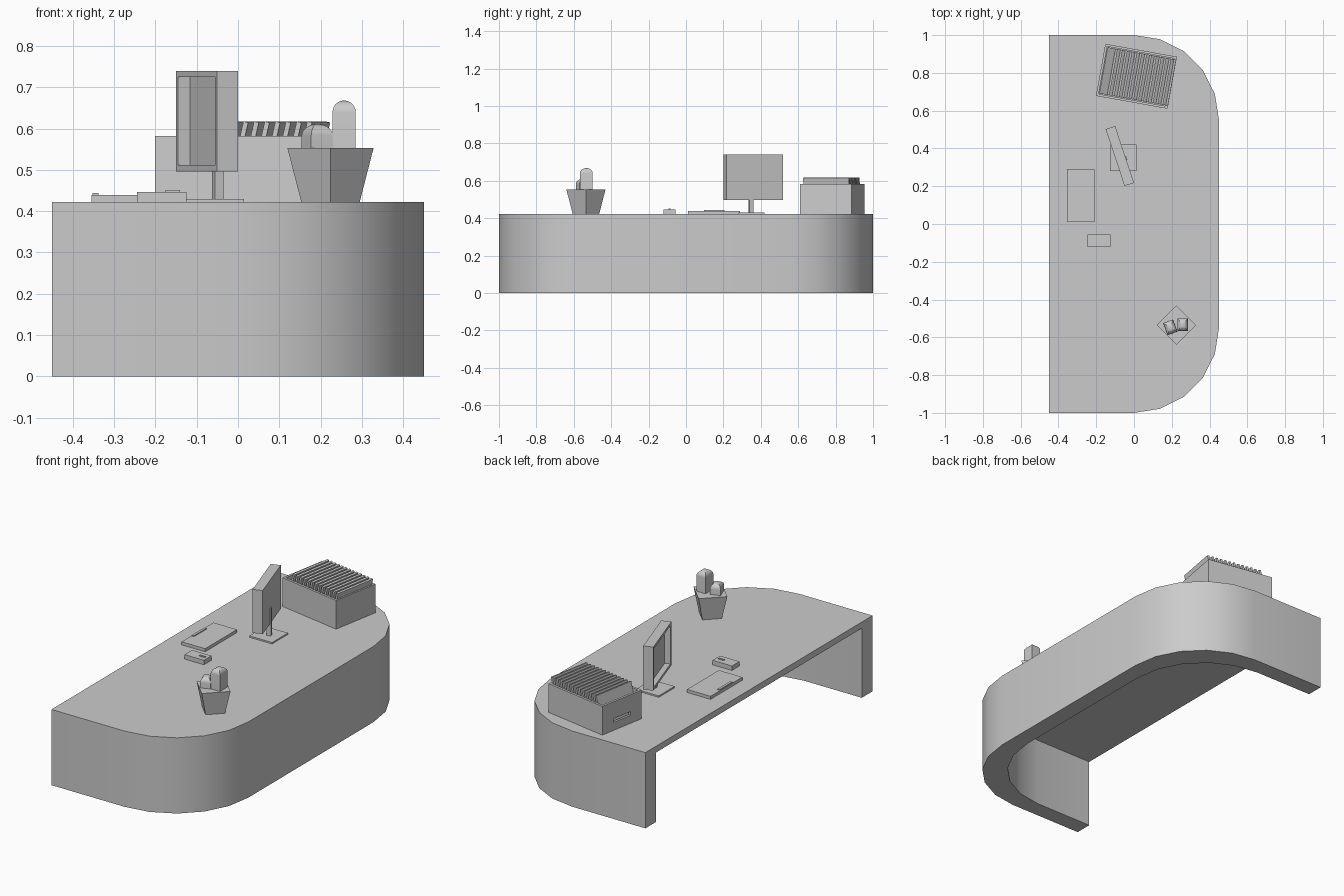
import bpy, bmesh, math
from mathutils import Matrix, Vector

if "Cube" in bpy.data.objects:
    bpy.data.objects.remove(bpy.data.objects["Cube"])

TOP = 0.422  # desk top height


def make(name, bm):
    bmesh.ops.recalc_face_normals(bm, faces=bm.faces)
    me = bpy.data.meshes.new(name)
    bm.to_mesh(me)
    bm.free()
    ob = bpy.data.objects.new(name, me)
    bpy.context.collection.objects.link(ob)
    return ob


def prism(name, pts, z0, z1):
    bm = bmesh.new()
    f = bm.faces.new([bm.verts.new((x, y, z0)) for x, y in pts])
    r = bmesh.ops.extrude_face_region(bm, geom=[f])
    vs = [v for v in r["geom"] if isinstance(v, bmesh.types.BMVert)]
    bmesh.ops.translate(bm, verts=vs, vec=(0, 0, z1 - z0))
    return make(name, bm)


def box(name, size, loc, rot=0.0, tilt=0.0):
    bm = bmesh.new()
    bmesh.ops.create_cube(bm, size=1, matrix=Matrix.Diagonal((*size, 1)))
    m = (Matrix.Translation(loc) @ Matrix.Rotation(rot, 4, 'Z')
         @ Matrix.Rotation(tilt, 4, 'Y'))
    bmesh.ops.transform(bm, matrix=m, verts=bm.verts)
    return make(name, bm)


def stack(name, rings, loc, rot):
    """Square section lofted through (half_x, half_y, z) rings."""
    bm = bmesh.new()
    prev = None
    for hx, hy, z in rings:
        ring = [bm.verts.new((sx * hx, sy * hy, z))
                for sx, sy in ((-1, -1), (1, -1), (1, 1), (-1, 1))]
        if prev:
            for i in range(4):
                j = (i + 1) % 4
                bm.faces.new((prev[i], prev[j], ring[j], ring[i]))
        else:
            bm.faces.new(ring[::-1])
        prev = ring
    bm.faces.new(prev)
    m = Matrix.Translation(loc) @ Matrix.Rotation(rot, 4, 'Z')
    bmesh.ops.transform(bm, matrix=m, verts=bm.verts)
    return make(name, bm)


def cut(ob, cutter):
    mod = ob.modifiers.new("cut", 'BOOLEAN')
    mod.object = cutter
    mod.operation = 'DIFFERENCE'
    mod.solver = 'EXACT'
    bpy.context.view_layer.objects.active = ob
    bpy.ops.object.modifier_apply(modifier=mod.name)
    bpy.data.objects.remove(cutter, do_unlink=True)


def smooth(ob):
    bpy.ops.object.select_all(action='DESELECT')
    ob.select_set(True)
    bpy.context.view_layer.objects.active = ob
    bpy.ops.object.shade_smooth_by_angle(angle=math.radians(30))


# desk: rounded U shell under a flat top, open towards -x
def outline(back, shift):
    arc = [(0.45 * math.sin(math.radians(18 * i)) - shift,
            0.55 + 0.45 * math.cos(math.radians(18 * i)) - shift) for i in range(6)]
    half = [(back, 1 - shift)] + arc
    return half + [(x, -y) for x, y in reversed(half)]


desk = prism("desk", outline(-0.45, 0), 0, TOP)
cut(desk, prism("knee_space", outline(-0.6, 0.095), -0.1, TOP - 0.035))
smooth(desk)

# monitor with recessed screen, post and base
ma = math.radians(18.3)
mc = Vector((-0.075, 0.36, 0.618))
normal = Vector((math.cos(ma), math.sin(ma), 0))
monitor = box("monitor", (0.053, 0.317, 0.243), mc, ma)
cut(monitor, box("screen_recess", (0.06, 0.285, 0.213), mc - normal * 0.0265, ma))
box("monitor_post", (0.022, 0.022, 0.155), (-0.049, 0.347, 0.505), ma)
box("monitor_base", (0.14, 0.14, 0.008), (-0.056, 0.35, TOP + 0.004))

# keyboard and mouse
box("keyboard", (0.145, 0.28, 0.017), (-0.282, 0.15, TOP + 0.0085))
box("keyboard_bar", (0.014, 0.11, 0.006), (-0.345, 0.15, TOP + 0.019))
box("mouse", (0.12, 0.066, 0.025), (-0.185, -0.088, TOP + 0.0125))
box("mouse_wheel", (0.035, 0.01, 0.006), (-0.158, -0.088, TOP + 0.026))

# open file box with a handle slot
fa = math.radians(-10.2)
fc = Vector((0.013, 0.782, 0))
R = Matrix.Rotation(fa, 4, 'Z')


def in_file(x, y, z):
    return fc + R @ Vector((x, y, z))


file_box = box("file_box", (0.385, 0.28, 0.16), in_file(0, 0, TOP + 0.08), fa)
cut(file_box, box("file_cavity", (0.36, 0.255, 0.16), in_file(0, 0, TOP + 0.09), fa))
cut(file_box, box("handle_slot", (0.05, 0.12, 0.02), in_file(-0.19, 0, TOP + 0.055), fa))

# leaning files
for i in range(13):
    box(f"file_{i + 1}", (0.012, 0.248, 0.187),
        in_file(-0.15 + i * 0.0262, 0, TOP + 0.103), fa, math.radians(13))

# plant pot and two square domed cacti
pot = Vector((0.224, -0.535, 0))
stack("plant_pot", [(0.05, 0.05, TOP), (0.0738, 0.0738, 0.553)], pot, math.radians(45))


def cactus(name, x, y, hx, hy, top, rot):
    rings = [(hx, hy, 0.54)]
    for i in range(7):
        t = math.radians(13.5 * i)
        c = math.cos(t)
        rings.append((hx * c, hy * c, top - hx + hx * math.sin(t)))
    smooth(stack(name, rings, (x, y, 0), rot))


cactus("tall_cactus", 0.257, -0.533, 0.028, 0.034, 0.668, 0.0)
cactus("small_cactus", 0.192, -0.547, 0.028, 0.034, 0.611, math.radians(20))
